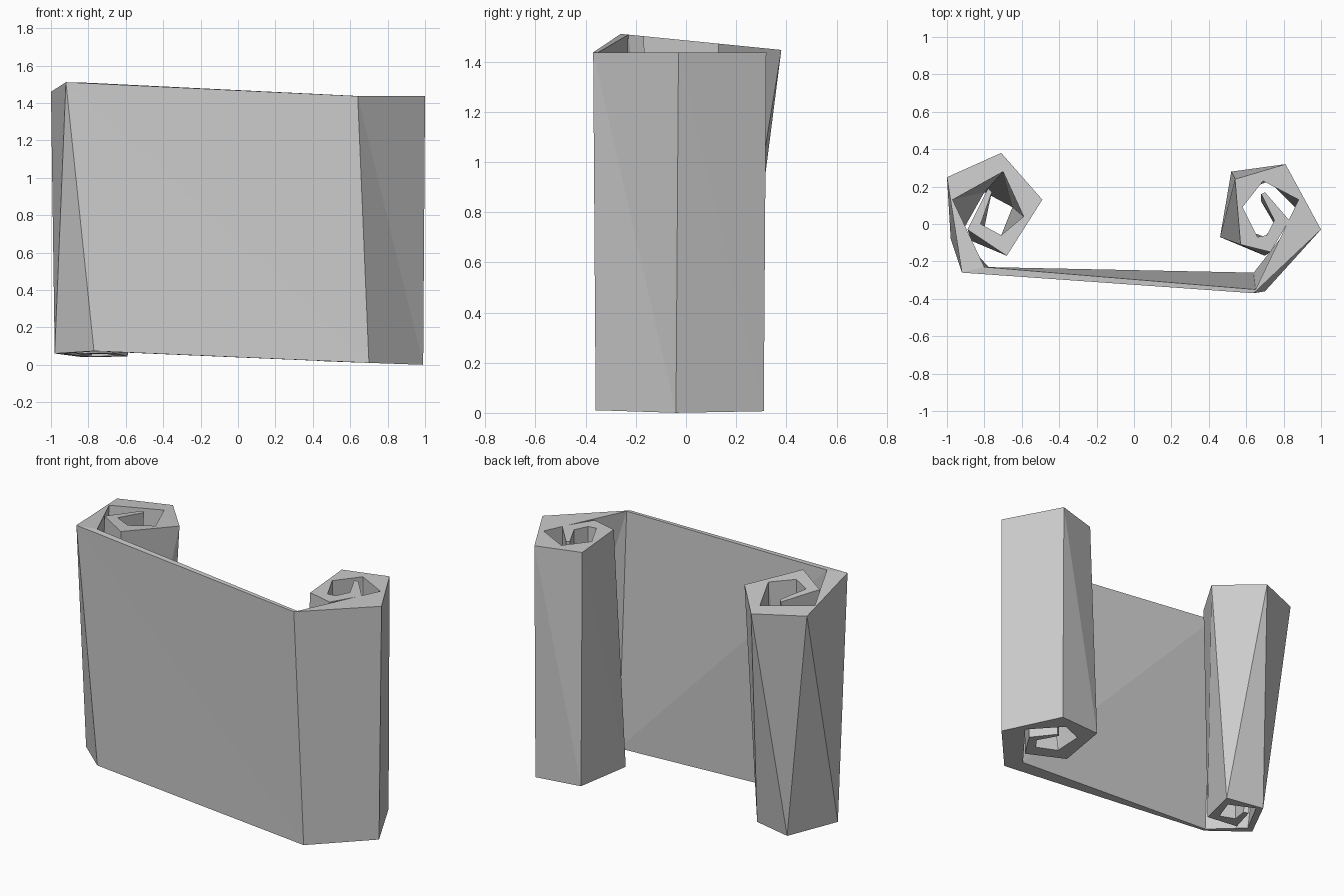
import bpy
import bmesh

default_cube = bpy.data.objects.get("Cube")
if default_cube:
    bpy.data.objects.remove(default_cube, do_unlink=True)

# One flat paper colour
paper = bpy.data.materials.new("paper_grey")
paper.use_nodes = True
colour = (0.6, 0.6, 0.6, 1.0)
paper.diffuse_color = colour
paper.node_tree.nodes["Principled BSDF"].inputs["Base Color"].default_value = colour

# Roll profiles, each running from the front sheet corner to the inner end
right_roll = {
    "outer_top": [(-.92, -.26), (-1, .25), (-.71, .38), (-.49, .13), (-.68, -.17), (-.89, -.03), (-.78, .19)],
    "inner_top": [(-.80, -.23), (-.97, .13), (-.70, .28), (-.59, .04), (-.71, -.06), (-.82, .0), (-.76, .17)],
    "inner_low": [(-.76, -.25), (-.93, -.06), (-.80, .17), (-.65, .09), (-.71, -.06), (-.80, -.02), (-.78, .08)],
    "outer_low": [(-.77, -.27), (-.98, -.08), (-.83, .20), (-.59, .15), (-.67, -.12), (-.87, -.09), (-.81, .09)],
}
left_roll = {
    "outer_top": [(.64, -.37), (1, -.03), (.81, .32), (.54, .24), (.57, -.11), (.73, -.15), (.83, .02), (.70, .17)],
    "inner_top": [(.65, -.35), (.88, .13), (.69, .23), (.58, .09), (.66, -.07), (.71, -.06), (.75, .02), (.68, .16)],
    "inner_low": [(.64, -.26), (.89, .06), (.72, .23), (.58, .17), (.57, -.02), (.70, -.07), (.75, .0), (.68, .12)],
    "outer_low": [(.70, -.36), (.99, -.04), (.81, .31), (.52, .28), (.46, -.07), (.70, -.17), (.81, .0), (.70, .13)],
}


def height(x, y, row):
    """Slightly tilted upper and lower rims of the sheet."""
    if row.endswith("top"):
        return 1.485 - 0.1 * y if x < 0 else 1.437
    return 0.055 - 0.07 * y if x < 0 else max(0, 0.035 - 0.035 * x)


def add_columns(bm, roll):
    """Make one dict of four corner vertices for every fold of a roll."""
    columns = []
    for i in range(len(roll["outer_top"])):
        columns.append({row: bm.verts.new((*points[i], height(*points[i], row)))
                        for row, points in roll.items()})
    return columns


def join(bm, a, b):
    """Bridge two neighbouring folds; walls crease from top a to bottom b."""
    for layer in ("outer", "inner"):
        top, low = layer + "_top", layer + "_low"
        bm.faces.new((a[top], a[low], b[low]))
        bm.faces.new((a[top], b[low], b[top]))
    for level in ("_top", "_low"):
        outer, inner = "outer" + level, "inner" + level
        bm.faces.new((a[outer], b[outer], b[inner], a[inner]))


# Rolled sheet: two scrolled ends joined by a flat front panel
bm = bmesh.new()
rolls = [add_columns(bm, roll) for roll in (right_roll, left_roll)]
for columns in rolls:
    for a, b in zip(columns, columns[1:]):
        join(bm, a, b)
    bm.faces.new(list(columns[-1].values()))
join(bm, rolls[0][0], rolls[1][0])
bmesh.ops.recalc_face_normals(bm, faces=bm.faces)

mesh = bpy.data.meshes.new("rolled_sheet")
bm.to_mesh(mesh)
bm.free()
mesh.materials.append(paper)
sheet = bpy.data.objects.new("rolled_sheet", mesh)
bpy.context.collection.objects.link(sheet)
